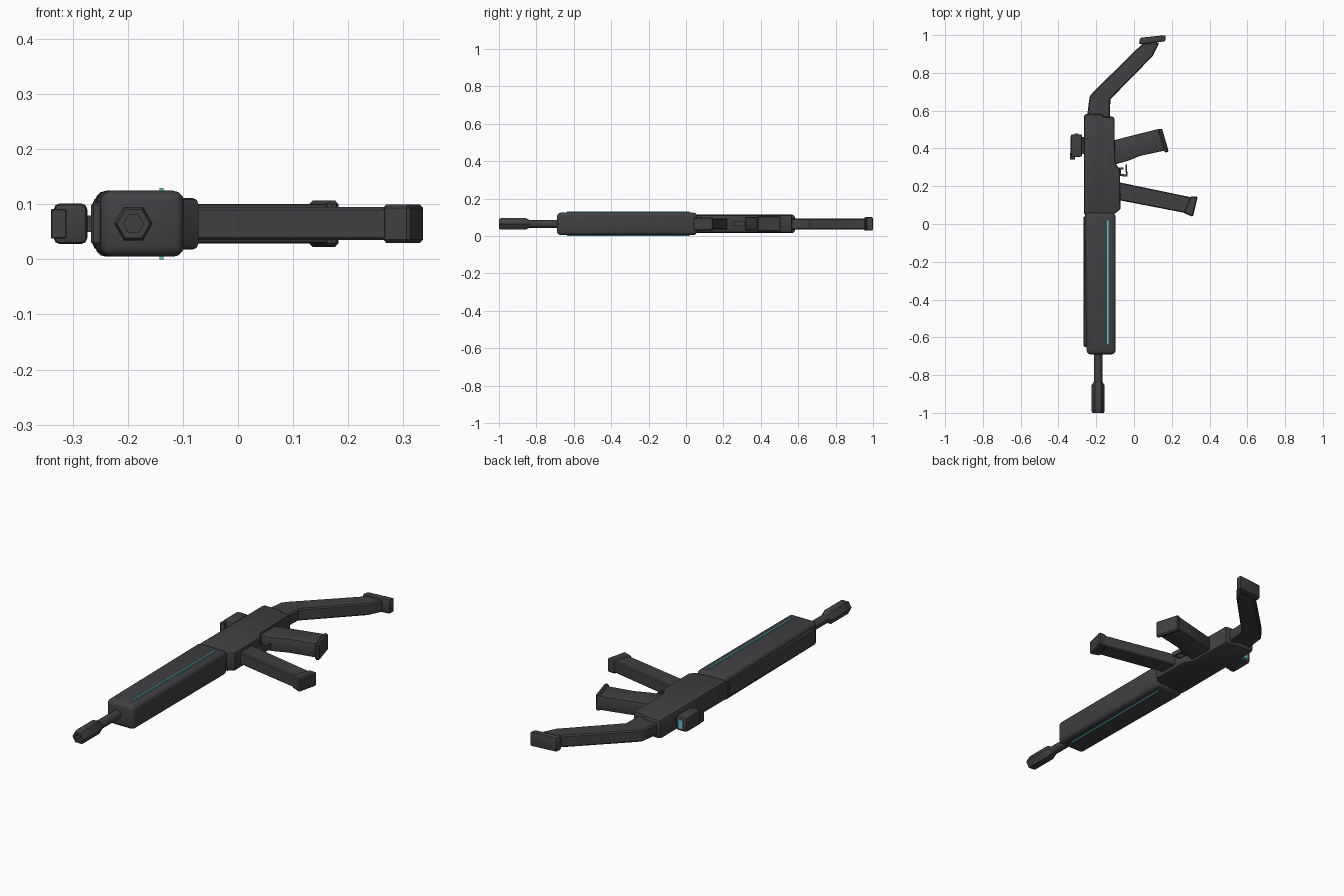
import bpy, bmesh, math
from mathutils import Matrix, Vector

if "Cube" in bpy.data.objects:
    bpy.data.objects.remove(bpy.data.objects["Cube"])

ZC = 0.065  # mid plane of the model lying on its side


def material(name, rgb):
    m = bpy.data.materials.new(name)
    m.diffuse_color = (*rgb, 1)
    m.use_nodes = True
    m.node_tree.nodes["Principled BSDF"].inputs["Base Color"].default_value = m.diffuse_color
    return m


GREY = material("dark grey", (0.052, 0.052, 0.058))
CYAN = material("glowing cyan", (0.12, 0.58, 0.63))


def finish(name, bm, mat, bevel=0.0, segments=2):
    bmesh.ops.recalc_face_normals(bm, faces=bm.faces)
    me = bpy.data.meshes.new(name)
    bm.to_mesh(me)
    bm.free()
    me.materials.append(mat)
    ob = bpy.data.objects.new(name, me)
    bpy.context.collection.objects.link(ob)
    bpy.ops.object.select_all(action='DESELECT')
    ob.select_set(True)
    bpy.context.view_layer.objects.active = ob
    if bevel:
        mod = ob.modifiers.new("bevel", 'BEVEL')
        mod.width, mod.segments = bevel, segments
        mod.limit_method, mod.angle_limit = 'ANGLE', math.radians(50)
        bpy.ops.object.modifier_apply(modifier=mod.name)
    bpy.ops.object.shade_smooth_by_angle(angle=math.radians(30))
    return ob


def prism(name, pts, half, bevel=0.0, segments=2, mat=GREY, zc=ZC):
    """Extrude an outline in x, y to both sides of the mid plane."""
    bm = bmesh.new()
    face = bm.faces.new([bm.verts.new((x, y, zc - half)) for x, y in pts])
    ext = bmesh.ops.extrude_face_region(bm, geom=[face])
    moved = [v for v in ext["geom"] if isinstance(v, bmesh.types.BMVert)]
    bmesh.ops.translate(bm, verts=moved, vec=(0, 0, 2 * half))
    return finish(name, bm, mat, bevel, segments)


def block(name, x0, x1, y0, y1, half, bevel=0.0, segments=2, mat=GREY, zc=ZC):
    return prism(name, [(x0, y0), (x1, y0), (x1, y1), (x0, y1)], half, bevel, segments, mat, zc)


def lathe(name, rings, sides):
    """Rings of (y, radius) around the barrel axis."""
    bm = bmesh.new()
    loops = []
    for y, r in rings:
        loops.append([bm.verts.new((-0.19 + r * math.cos(2 * math.pi * i / sides), y,
                                    ZC + r * math.sin(2 * math.pi * i / sides)))
                      for i in range(sides)])
    for a, b in zip(loops, loops[1:]):
        for i in range(sides):
            j = (i + 1) % sides
            bm.faces.new((a[i], a[j], b[j], b[i]))
    bm.faces.new(loops[0])
    bm.faces.new(loops[-1])
    return finish(name, bm, GREY)


# front housing, top rail and side light strips
prism("handguard", [(-0.25, -0.69), (-0.098, -0.69), (-0.098, 0.06), (-0.26, 0.06)],
      0.06, 0.02, 3)
block("top_rail", -0.267, -0.235, -0.65, 0.04, 0.038, 0.004, 1)
for side, z in (("upper", 0.127), ("lower", 0.003)):
    block(side + "_light_strip", -0.143, -0.135, -0.635, 0.018, 0.003, mat=CYAN, zc=z)

# barrel and hexagonal muzzle
lathe("barrel", [(-0.87, 0.022), (-0.66, 0.022)], 16)
lathe("muzzle", [(-0.965, 0.018), (-1.0, 0.018), (-1.0, 0.030), (-0.99, 0.035),
                 (-0.855, 0.035), (-0.835, 0.023)], 6)

# receiver halves
block("upper_receiver", -0.265, -0.16, 0.045, 0.582, 0.049, 0.014, 2)
prism("lower_receiver", [(-0.20, 0.055), (-0.10, 0.055), (-0.072, 0.08), (-0.074, 0.285),
                         (-0.10, 0.325), (-0.104, 0.568), (-0.20, 0.568)], 0.047, 0.011, 2)

# bent stock with butt pad
prism("stock", [(-0.25, 0.56), (-0.235, 0.675), (-0.215, 0.70), (0.05, 0.96), (0.135, 0.96),
                (0.10, 0.89), (-0.125, 0.66), (-0.128, 0.56)], 0.030, 0.006, 1)
prism("butt_pad", [(0.026, 0.952), (0.165, 0.967), (0.168, 1.0), (0.032, 0.986)], 0.036, 0.007, 2)

# pistol grip
prism("grip", [(-0.12, 0.44), (-0.12, 0.31), (-0.03, 0.335), (0.03, 0.36), (0.168, 0.39),
               (0.137, 0.505)], 0.036, 0.008, 2)
prism("grip_base", [(0.128, 0.498), (0.148, 0.507), (0.184, 0.383), (0.164, 0.376)], 0.042, 0.006, 1)

# magazine
prism("magazine", [(-0.10, 0.225), (-0.10, 0.13), (0.29, 0.055), (0.31, 0.14)], 0.030, 0.005, 1)
prism("magazine_base", [(0.262, 0.058), (0.312, 0.038), (0.338, 0.145), (0.296, 0.145)],
      0.035, 0.006, 1)

# trigger and trigger guard
prism("trigger_guard", [(-0.08, 0.30), (-0.08, 0.255), (-0.034, 0.25), (-0.038, 0.315),
                        (-0.046, 0.315), (-0.043, 0.262), (-0.07, 0.266), (-0.07, 0.30)], 0.012)
block("trigger", -0.09, -0.055, 0.288, 0.298, 0.006)

# sight with a lit rear window
block("sight", -0.335, -0.274, 0.355, 0.475, 0.037, 0.011, 2)
block("sight_front_lens", -0.34, -0.312, 0.342, 0.375, 0.027, 0.002, 1)
block("sight_mount", -0.29, -0.25, 0.37, 0.46, 0.015)
block("sight_window", -0.316, -0.293, 0.474, 0.478, 0.022, mat=CYAN)
